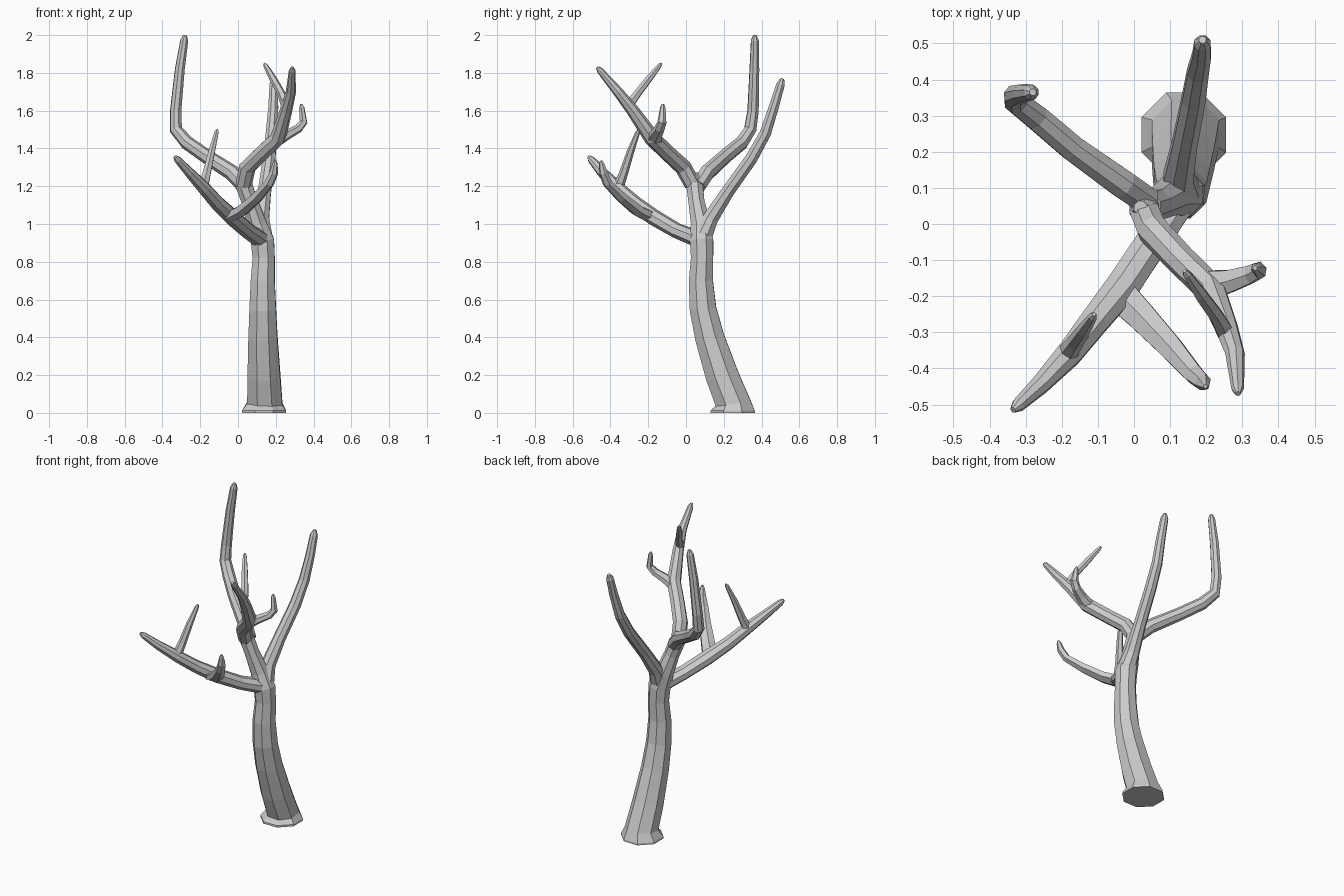
import bpy, bmesh, math
from mathutils import Vector

SIDES = 8


def limb(name, *pts, wide=1.0, sides=SIDES):
    """Sweep a faceted tube through (x, y, z, radius); 'wide' flattens the root sideways."""
    pts = [(Vector(p[:3]), p[3] * 1.04) for p in pts]
    # blunt rounded tip
    (a, _), (b, r) = pts[-2:]
    pts[-1:] = [(b - (b - a).normalized() * r * 1.3, r), (b, r * 0.45)]
    n = len(pts)
    bm = bmesh.new()
    rings, side = [], None
    for i, (c, r) in enumerate(pts):
        before = (c - pts[i - 1][0]).normalized() if i else Vector()
        after = (pts[i + 1][0] - c).normalized() if i < n - 1 else Vector()
        t = (before + after).normalized()
        if side is None:
            side = Vector((1, 0, 0)) if t.z > 0.9 else t.cross(Vector((0, 0, 1)))
        side = (side - t * side.dot(t)).normalized()
        up = side.cross(t)
        w = 1 + (wide - 1) * max(0, 1 - i / (n - 2))
        ring = []
        for k in range(sides):
            ang = 2 * math.pi * (k + 0.5) / sides
            v = c + side * (r * w * math.cos(ang)) + up * (r * math.sin(ang))
            if c.z < 0.02:  # keep the foot level
                v.z = c.z
            ring.append(bm.verts.new(v))
        rings.append(ring)
    for lo, hi in zip(rings, rings[1:]):
        for k in range(sides):
            j = (k + 1) % sides
            bm.faces.new((lo[k], lo[j], hi[j], hi[k]))
    bm.faces.new(rings[0])
    bm.faces.new(rings[-1])
    bmesh.ops.recalc_face_normals(bm, faces=bm.faces)
    me = bpy.data.meshes.new(name)
    bm.to_mesh(me)
    bm.free()
    ob = bpy.data.objects.new(name, me)
    bpy.context.collection.objects.link(ob)
    return ob


# flared trunk, leaning forward and running up into the leader fork
limb("trunk",
     (0.138, 0.247, 0, 0.122), (0.138, 0.247, 0.012, 0.122), (0.142, 0.25, 0.05, 0.097),
     (0.137, 0.19, 0.2, 0.09), (0.132, 0.125, 0.4, 0.08), (0.131, 0.09, 0.55, 0.073),
     (0.131, 0.079, 0.7, 0.066), (0.136, 0.085, 0.82, 0.061), (0.13, 0.083, 0.91, 0.064),
     (0.1, 0.078, 1.0, 0.054), (0.062, 0.055, 1.12, 0.044),
     (0.03, 0.045, 1.21, 0.046), (0.018, 0.045, 1.27, 0.042))

# tall back-left branch
limb("back_left_branch",
     (0.035, 0.065, 1.2, 0.04), (-0.03, 0.11, 1.27, 0.041), (-0.17, 0.21, 1.36, 0.037),
     (-0.27, 0.295, 1.43, 0.036), (-0.328, 0.34, 1.5, 0.033), (-0.33, 0.355, 1.6, 0.03),
     (-0.308, 0.362, 1.82, 0.026), (-0.28, 0.365, 2.0, 0.021))

# back-right branch
limb("back_right_branch",
     (0.13, 0.09, 0.94, 0.052), (0.123, 0.13, 1.03, 0.043), (0.14, 0.22, 1.17, 0.036),
     (0.165, 0.345, 1.345, 0.034), (0.177, 0.42, 1.48, 0.031), (0.187, 0.465, 1.62, 0.027),
     (0.19, 0.51, 1.77, 0.023))

# front-right branch with its two offshoots
limb("front_right_branch",
     (0.03, 0.035, 1.21, 0.042), (0.05, -0.015, 1.3, 0.043), (0.13, -0.1, 1.378, 0.041),
     (0.212, -0.18, 1.455, 0.041), (0.255, -0.285, 1.605, 0.032), (0.28, -0.36, 1.7, 0.026),
     (0.288, -0.47, 1.83, 0.017))
limb("front_right_twig",
     (0.255, -0.305, 1.625, 0.026), (0.23, -0.257, 1.69, 0.021), (0.185, -0.195, 1.77, 0.019),
     (0.14, -0.13, 1.85, 0.012), sides=6)
limb("hooked_twig",
     (0.205, -0.17, 1.44, 0.03), (0.265, -0.158, 1.475, 0.025), (0.32, -0.14, 1.505, 0.022),
     (0.347, -0.127, 1.54, 0.021), (0.335, -0.122, 1.635, 0.014), wide=1.5, sides=6)

# low front-left branch with its two offshoots
limb("front_left_branch",
     (0.11, 0.05, 0.925, 0.042), (0.05, -0.05, 0.965, 0.039), (-0.03, -0.17, 1.035, 0.041),
     (-0.11, -0.27, 1.11, 0.037), (-0.18, -0.36, 1.19, 0.034), (-0.26, -0.445, 1.275, 0.026),
     (-0.335, -0.515, 1.357, 0.019), wide=1.25)
limb("front_left_twig",
     (-0.183, -0.357, 1.2, 0.028), (-0.165, -0.33, 1.27, 0.023), (-0.14, -0.295, 1.38, 0.019),
     (-0.11, -0.25, 1.5, 0.012), sides=6)
limb("front_twig",
     (-0.04, -0.195, 1.04, 0.032), (0.02, -0.255, 1.07, 0.03), (0.1, -0.34, 1.14, 0.027),
     (0.165, -0.415, 1.215, 0.023), (0.19, -0.437, 1.27, 0.021), (0.198, -0.45, 1.335, 0.014),
     wide=1.6, sides=6)
